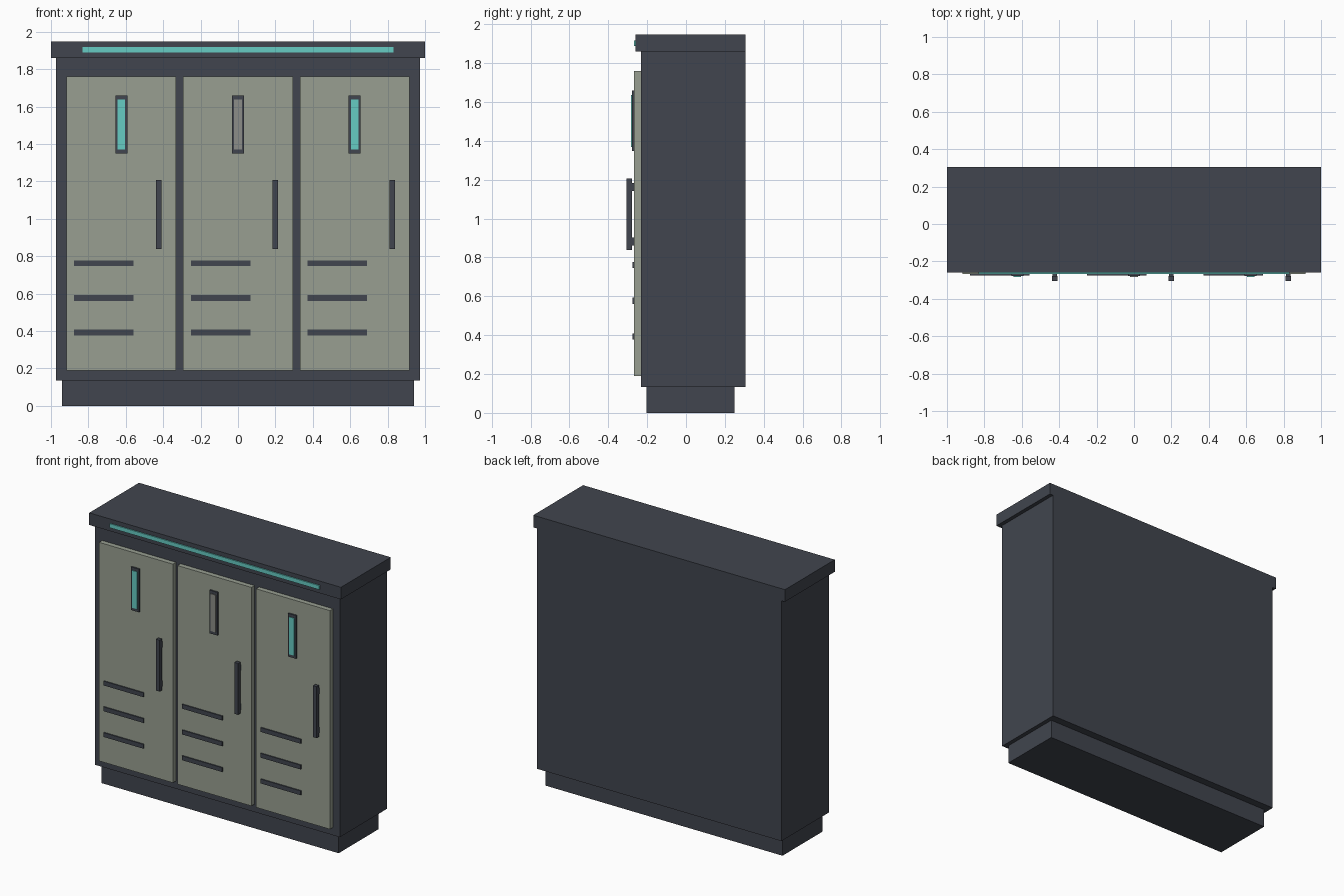
import bpy
import bmesh

if "Cube" in bpy.data.objects:
    bpy.data.objects.remove(bpy.data.objects["Cube"])


def mat(name, hexcol):
    def lin(c):
        c /= 255
        return c / 12.92 if c <= 0.04045 else ((c + 0.055) / 1.055) ** 2.4
    m = bpy.data.materials.new(name)
    m.diffuse_color = [lin(int(hexcol[i:i + 2], 16)) for i in (0, 2, 4)] + [1]
    m.use_nodes = True
    m.node_tree.nodes["Principled BSDF"].inputs["Base Color"].default_value = m.diffuse_color
    return m


DARK = mat("dark slate", "41454E")
SAGE = mat("sage green", "989F91")
TEAL = mat("teal light", "66CCC4")
GREY = mat("unlit grey", "8C8D88")


def box(name, x, y, z, material):
    """Box from (min, max) ranges on each axis."""
    bm = bmesh.new()
    bmesh.ops.create_cube(bm, size=1)
    for v in bm.verts:
        v.co = [r[0] if c < 0 else r[1] for c, r in zip(v.co, (x, y, z))]
    me = bpy.data.meshes.new(name)
    bm.to_mesh(me)
    bm.free()
    me.materials.append(material)
    ob = bpy.data.objects.new(name, me)
    bpy.context.collection.objects.link(ob)
    return ob


def span(centre, width):
    return (centre - width / 2, centre + width / 2)


# Cabinet carcass
box("plinth", (-0.942, 0.942), (-0.203, 0.25), (0, 0.134), DARK)
box("cabinet_body", (-0.972, 0.972), (-0.232, 0.305), (0.134, 1.86), DARK)
box("top_cap", (-1, 1), (-0.26, 0.305), (1.86, 1.947), DARK)
box("light_strip", (-0.832, 0.832), (-0.268, -0.259), (1.888, 1.917), TEAL)

# Three lockers
FACE = -0.267
for i, lamp in enumerate((TEAL, GREY, TEAL)):
    cx = (i - 1) * 0.624
    n = f"_{i + 1}"
    box("door" + n, span(cx, 0.587), (FACE, -0.23), (0.19, 1.76), SAGE)

    # Indicator lamp in its frame
    box("lamp_frame" + n, span(cx, 0.064), (-0.278, FACE + 0.002), (1.348, 1.658), DARK)
    box("lamp" + n, span(cx, 0.042), (-0.283, -0.277), (1.369, 1.637), lamp)

    # Handle bar on two mounts
    hx = cx + 0.2
    box("handle" + n, span(hx, 0.03), (-0.305, -0.278), (0.838, 1.207), DARK)
    for k, z in enumerate((0.882, 1.163)):
        box(f"handle_mount{n}_{k + 1}", span(hx, 0.024), (-0.279, FACE + 0.002),
            span(z, 0.042), DARK)

    # Vent slats
    for k in range(3):
        box(f"vent_slat{n}_{k + 1}", span(cx - 0.093, 0.318), (-0.275, FACE + 0.002),
            span(0.392 + k * 0.185, 0.031), DARK)
